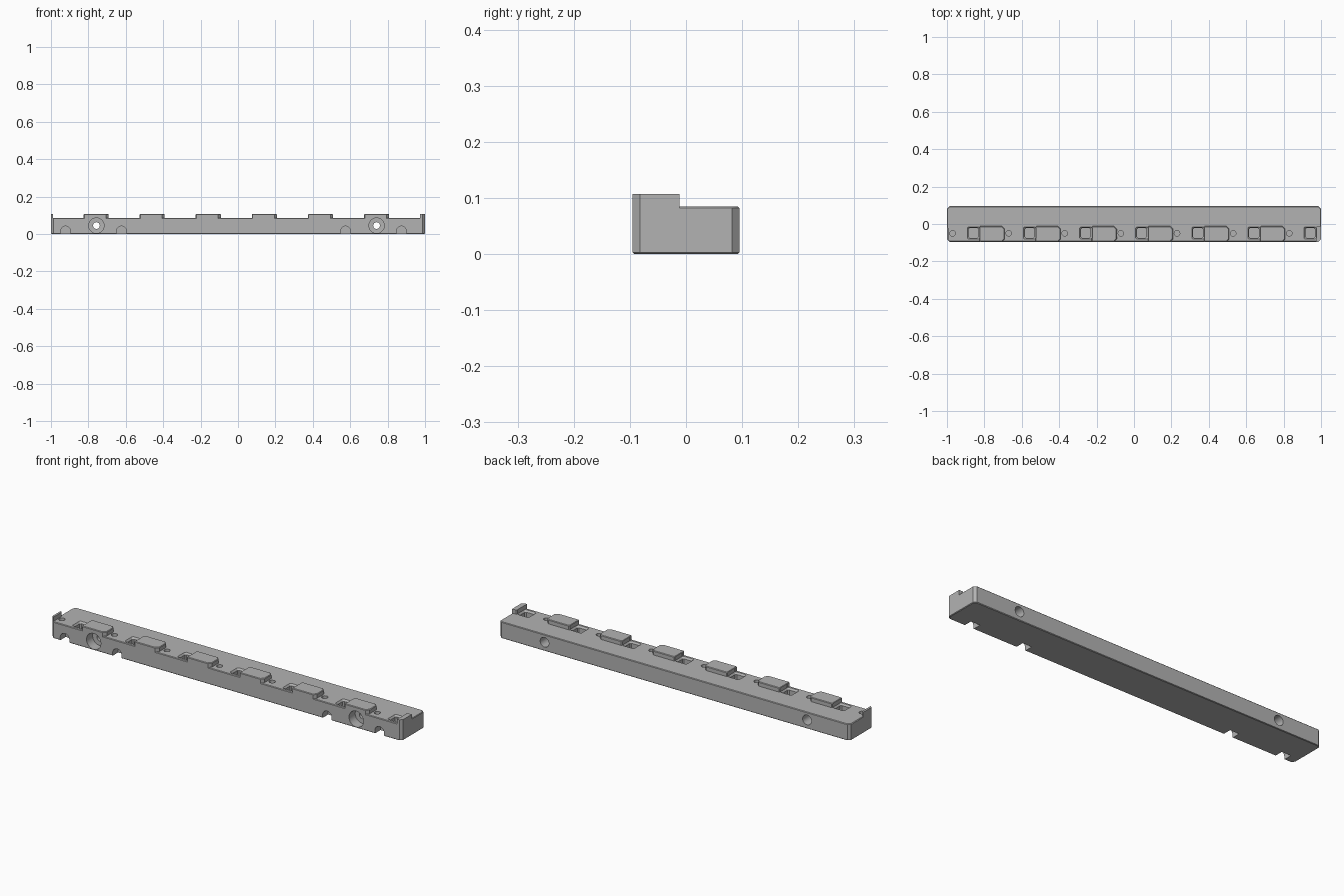
import bpy
import bmesh
from math import sin, cos, pi

cube = bpy.data.objects.get("Cube")
if cube:
    bpy.data.objects.remove(cube, do_unlink=True)

grey = bpy.data.materials.new("light grey")
grey.use_nodes = True
colour = (0.45, 0.45, 0.45, 1)
grey.diffuse_color = colour
grey.node_tree.nodes["Principled BSDF"].inputs["Base Color"].default_value = colour

HALF, DEPTH = 1.0, 0.095         # half length and half depth of the bar
DECK, TOP = 0.085, 0.107         # deck height and block height
BLOCK_BACK = -0.012
CHAMFER = 0.013
PITCH = 0.3


def loft(name, rings):
    """Closed solid through rings that share a point count."""
    bm = bmesh.new()
    loops = [[bm.verts.new(p) for p in ring] for ring in rings]
    n = len(loops[0])
    for a, b in zip(loops, loops[1:]):
        for i in range(n):
            j = (i + 1) % n
            bm.faces.new((a[i], a[j], b[j], b[i]))
    bm.faces.new(loops[0])
    bm.faces.new(loops[-1])
    bmesh.ops.recalc_face_normals(bm, faces=bm.faces)
    mesh = bpy.data.meshes.new(name)
    bm.to_mesh(mesh)
    bm.free()
    mesh.materials.append(grey)
    ob = bpy.data.objects.new(name, mesh)
    bpy.context.collection.objects.link(ob)
    return ob


def plan(x0, x1, y0, y1, left, right, z, inset=0):
    """Rectangle with separately chamfered left and right corners."""
    x0, x1, y0, y1 = x0 + inset, x1 - inset, y0 + inset, y1 - inset
    pts = [(x0 + left, y0), (x1 - right, y0), (x1, y0 + right), (x1, y1 - right),
           (x1 - right, y1), (x0 + left, y1), (x0, y1 - left), (x0, y0 + left)]
    return [(x, y, z) for x, y in pts]


def circle(x, z, y, r, n=32):
    return [(x + r * cos(2 * pi * i / n), y, z + r * sin(2 * pi * i / n)) for i in range(n)]


def combine(target, other, operation):
    """Apply a boolean and discard the helper."""
    mod = target.modifiers.new("shape", 'BOOLEAN')
    mod.operation, mod.solver, mod.object = operation, 'EXACT', other
    bpy.context.view_layer.objects.active = target
    bpy.ops.object.modifier_apply(modifier=mod.name)
    bpy.data.objects.remove(other, do_unlink=True)


# Main bar, softly chamfered along its top and bottom edges
e = 0.003
size = (-HALF, HALF, -DEPTH, DEPTH, CHAMFER, CHAMFER)
bar = loft("bar", [plan(*size, z, i) for z, i in
                   ((0, e), (e, 0), (DECK - e, 0), (DECK, e))])

# Row of raised blocks along the front
for k in range(6):
    x = -0.826 + PITCH * k
    size = (x, x + 0.134, -DEPTH, BLOCK_BACK, 0.004, 0.014)
    combine(bar, loft("block", [plan(*size, z, i) for z, i in
                                ((0.07, 0), (TOP - e, 0), (TOP, e))]), 'UNION')

# End tabs, cut off by the bar's ends
tabs = (
    [(0.974, -DEPTH), (HALF - CHAMFER, -DEPTH), (HALF, CHAMFER - DEPTH),
     (HALF, BLOCK_BACK), (0.978, BLOCK_BACK), (0.974, BLOCK_BACK - 0.004)],
    [(-HALF, CHAMFER - DEPTH), (-0.989, -0.093), (-0.989, -0.026), (-HALF, -0.014)],
)
for pts in tabs:
    combine(bar, loft("end_tab", [[(x, y, z) for x, y in pts] for z in (0.07, TOP)]), 'UNION')

# Square pockets with a stepped rim, and small round holes beside the blocks
for k in range(7):
    x = -0.858 + PITCH * k
    rings = []
    for z, h in ((0.03, 0.026), (0.076, 0.026), (DECK, 0.033), (0.2, 0.033)):
        rings.append(plan(x - h, x + h, -0.048 - h, -0.048 + h, 0.006, 0.006, z))
    combine(bar, loft("pocket_cutter", rings), 'DIFFERENCE')

    hole_x = -0.97 + PITCH * k
    rings = [[(px, -0.05 + pz, z) for px, _, pz in circle(hole_x, 0, 0, 0.015, 20)]
             for z in (0.045, 0.2)]
    combine(bar, loft("pin_hole_cutter", rings), 'DIFFERENCE')

# Counterbored screw holes running from front to back
for x in (-0.757, 0.741):
    steps = ((-0.2, 0.041), (-0.045, 0.041), (-0.044, 0.018),
             (0.03, 0.018), (0.031, 0.025), (0.2, 0.025))
    combine(bar, loft("screw_hole_cutter", [circle(x, 0.045, y, r) for y, r in steps]),
            'DIFFERENCE')

# Arched notches in the lower front edge
for x in (-0.922, -0.623, 0.575, 0.874):
    r = 0.026
    arch = [(x + r, -0.05)]
    arch += [(x + r * cos(pi * i / 16), 0.016 + r * sin(pi * i / 16)) for i in range(17)]
    arch.append((x - r, -0.05))
    combine(bar, loft("notch_cutter", [[(px, y, pz) for px, pz in arch]
                                       for y in (-0.2, -0.05)]), 'DIFFERENCE')

bpy.ops.object.select_all(action='DESELECT')
bar.select_set(True)
bpy.context.view_layer.objects.active = bar
bpy.ops.object.shade_smooth_by_angle(angle=pi / 6)
